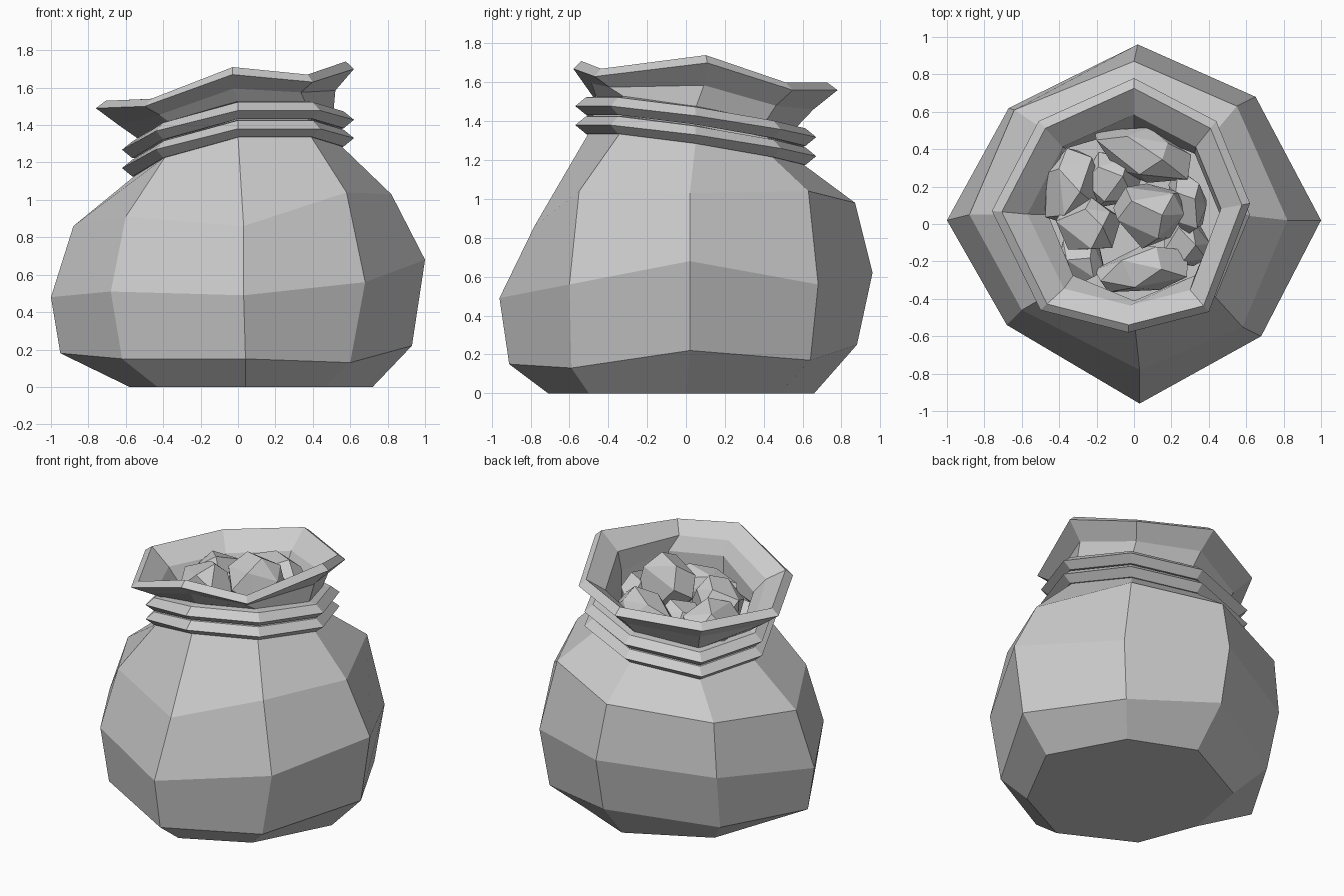
import bpy, bmesh, math, random
from mathutils import Vector, Matrix

cube = bpy.data.objects.get("Cube")
if cube:
    bpy.data.objects.remove(cube, do_unlink=True)

grey = bpy.data.materials.new("plain grey")
grey.use_nodes = True
GREY = (0.6, 0.6, 0.6, 1)
grey.diffuse_color = GREY
grey.node_tree.nodes["Principled BSDF"].inputs["Base Color"].default_value = GREY


def finish(name, bm):
    bmesh.ops.recalc_face_normals(bm, faces=bm.faces)
    mesh = bpy.data.meshes.new(name)
    bm.to_mesh(mesh)
    bm.free()
    mesh.materials.append(grey)
    obj = bpy.data.objects.new(name, mesh)
    bpy.context.collection.objects.link(obj)
    return obj


def ring(outline, scale, heights, shift=(0, 0)):
    return [(x * scale + shift[0], y * scale + shift[1], z)
            for (x, y), z in zip(outline, heights)]


def raised(heights, amount):
    return [z + amount for z in heights]


def loft(name, rings, capped):
    bm = bmesh.new()
    loops = [[bm.verts.new(p) for p in r] for r in rings]
    for a, b in zip(loops, loops[1:]):
        for i in range(len(a)):
            j = (i + 1) % len(a)
            bm.faces.new((a[i], a[j], b[j], b[i]))
    if capped:
        bm.faces.new(loops[0])
        bm.faces.new(loops[-1])
    return finish(name, bm)


# Outlines run anticlockwise from the left side (+x)
base = [(.72, 0), (.46, .48), (.03, .66), (-.49, .39),
        (-.58, -.08), (-.43, -.47), (.04, -.71), (.46, -.5)]
hip = [(.93, .02), (.6, .64), (.02, .88), (-.64, .54),
       (-.95, .02), (-.62, -.53), (.04, -.91), (.6, -.59)]
belly = [(1, .02), (.65, .68), (.02, .96), (-.67, .62),
         (-1, .02), (-.68, -.54), (.03, -.96), (.68, -.6)]
shoulder = [(.82, .02), (.55, .63), (0, .87), (-.64, .61),
            (-.88, .05), (-.6, -.46), (.03, -.78), (.58, -.55)]
mouth = [(.62, .11), (.44, .55), (0, .78), (-.51, .55),
         (-.76, .07), (-.5, -.46), (-.03, -.58), (.4, -.47)]
# The neck is a regular octagon with its back right corner pulled out
neck = [(math.cos(i * math.pi / 4), math.sin(i * math.pi / 4)) for i in range(8)]
neck[3] = (-.79, .77)
NECK = (0, .05)

# Uneven heights of the rings
hip_z = [.22, .17, .25, .17, .18, .15, .15, .13]
belly_z = [.68, .56, .62, .55, .48, .51, .49, .56]
shoulder_z = [1.03, 1.04, .98, .92, .86, .91, .86, 1.04]
cord_z = [1.33, 1.26, 1.22, 1.17, 1.17, 1.27, 1.38, 1.38]
rim_z = [1.7, 1.56, 1.56, 1.5, 1.49, 1.5, 1.67, 1.63]
neck_z = raised(cord_z, .14)
flare_z = [(a + b) / 2 for a, b in zip(neck_z, rim_z)]

# Sack: outside from base to rim, then down the inside
loft("sack", [
    ring(base, 1, [0] * 8),
    ring(hip, 1, hip_z),
    ring(belly, 1, belly_z),
    ring(shoulder, 1, shoulder_z),
    ring(neck, .55, raised(cord_z, -.04), NECK),
    ring(neck, .51, neck_z, NECK),
    ring(mouth, .84, flare_z),
    ring(mouth, 1, rim_z),
    ring(mouth, .93, raised(rim_z, .04)),
    ring(mouth, .75, raised(flare_z, .03)),
    ring(neck, .46, neck_z, NECK),
    ring(neck, .46, [1.16] * 8, NECK),
], True)

# Two angular cord turns round the neck
for i, name in enumerate(("lower_cord", "upper_cord")):
    level = raised(cord_z, i * .098)
    profile = ((.5, -.04), (.565, -.045), (.62, 0), (.565, .045), (.5, .05), (.5, -.04))
    loft(name, [ring(neck, r, raised(level, h), NECK) for r, h in profile], False)


# Chipped stones filling the mouth
def stone(name, centre, size, turn, seed):
    rng = random.Random(seed)
    bm = bmesh.new()
    for k in range(15):
        z = 1 - 2 * (k + .5) / 15
        a = k * 2.4 + rng.uniform(-.4, .4)
        r = math.sqrt(1 - z * z)
        p = Vector((r * math.cos(a), r * math.sin(a), z)) * rng.uniform(.95, 1.1)
        bm.verts.new(p)
    bmesh.ops.convex_hull(bm, input=bm.verts)
    bmesh.ops.dissolve_limit(bm, angle_limit=math.radians(14),
                             verts=bm.verts, edges=bm.edges)
    bm.transform(Matrix.Translation(centre) @ Matrix.Rotation(math.radians(turn), 4, "Z")
                 @ Matrix.Diagonal((*size, 1)))
    finish(name, bm)


stones = [
    ((.05, .37, 1.4), (.28, .14, .16), -22),
    ((-.34, .21, 1.36), (.16, .22, .17), -15),
    ((-.24, -.01, 1.42), (.19, .15, .16), -20),
    ((.08, .05, 1.5), (.19, .19, .19), 10),
    ((.05, -.24, 1.36), (.28, .13, .15), 5),
    ((.29, .12, 1.36), (.1, .19, .17), 10),
    ((-.12, .24, 1.33), (.16, .16, .16), 0),
    ((-.28, -.2, 1.27), (.14, .14, .14), 30),
    ((.28, -.1, 1.28), (.13, .15, .14), 0),
]
for i, (centre, size, turn) in enumerate(stones):
    stone(f"stone_{i + 1}", centre, size, turn, i)
